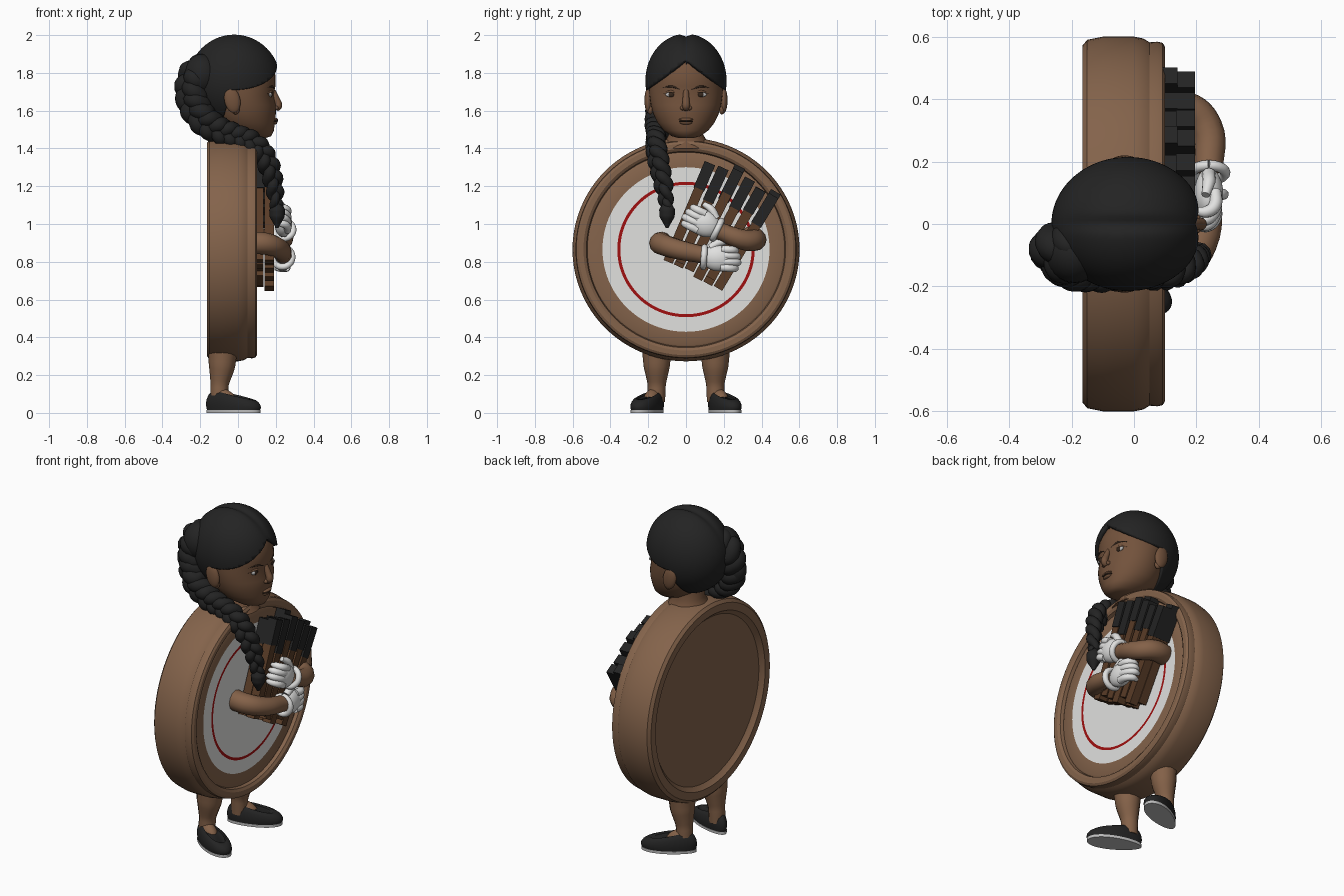
import bpy, bmesh, math, random
from math import sin, cos, pi, sqrt, exp, radians
from mathutils import Vector, Matrix

if "Cube" in bpy.data.objects:
    bpy.data.objects.remove(bpy.data.objects["Cube"])
random.seed(4)


def material(name, r, g, b):
    m = bpy.data.materials.new(name)
    m.use_nodes = True
    m.diffuse_color = (r, g, b, 1)
    m.node_tree.nodes["Principled BSDF"].inputs["Base Color"].default_value = (r, g, b, 1)
    return m


SKIN = material("limb brown", .23, .12, .065)
FACE = material("face brown", .17, .085, .045)
WOOD = material("disc brown", .23, .125, .07)
STICK = material("stick brown", .1, .045, .02)
BLACK = material("soft black", .017, .017, .017)
WHITE = material("white", .75, .75, .74)
RED = material("ring red", .35, .005, .005)
GREY = material("sole grey", .5, .5, .5)
DARK = material("eye brown", .035, .02, .012)


def smooth(ob, angle=40):
    bpy.ops.object.select_all(action='DESELECT')
    ob.select_set(True)
    bpy.context.view_layer.objects.active = ob
    bpy.ops.object.shade_smooth_by_angle(angle=radians(angle))
    return ob


def finish(bm, name, *mats, angle=40):
    bmesh.ops.recalc_face_normals(bm, faces=bm.faces)
    me = bpy.data.meshes.new(name)
    bm.to_mesh(me)
    bm.free()
    for m in mats:
        me.materials.append(m)
    ob = bpy.data.objects.new(name, me)
    bpy.context.collection.objects.link(ob)
    return smooth(ob, angle)


def loft(name, rings, *mats, angle=50, rule=None):
    bm = bmesh.new()
    rows = [[bm.verts.new(p) for p in ring] for ring in rings]
    n = len(rows[0])
    for a, b in zip(rows, rows[1:]):
        for i in range(n):
            bm.faces.new((a[i], a[(i + 1) % n], b[(i + 1) % n], b[i]))
    bm.faces.new(rows[0])
    bm.faces.new(rows[-1])
    if rule:
        for f in bm.faces:
            f.material_index = rule(f.calc_center_median())
    return finish(bm, name, *mats, angle=angle)


def ball(name, centre, radii, mat, rot=None):
    bm = bmesh.new()
    m = Matrix.Translation(centre) @ (rot or Matrix()) @ Matrix.Diagonal((*radii, 1))
    bmesh.ops.create_uvsphere(bm, u_segments=24, v_segments=14, radius=1, matrix=m)
    return finish(bm, name, mat)


def tube(name, paths, mat):
    # each path is a list of (point, radius)
    cu = bpy.data.curves.new(name, 'CURVE')
    cu.dimensions = '3D'
    cu.bevel_depth, cu.bevel_resolution, cu.resolution_u = 1, 4, 6
    cu.use_fill_caps = True
    for path in paths:
        sp = cu.splines.new('BEZIER')
        sp.bezier_points.add(len(path) - 1)
        for bp, (p, r) in zip(sp.bezier_points, path):
            bp.co, bp.radius = p, r
            bp.handle_left_type = bp.handle_right_type = 'AUTO'
    cu.materials.append(mat)
    ob = bpy.data.objects.new(name, cu)
    bpy.context.collection.objects.link(ob)
    bpy.ops.object.select_all(action='DESELECT')
    ob.select_set(True)
    bpy.context.view_layer.objects.active = ob
    bpy.ops.object.convert(target='MESH')
    return smooth(bpy.context.object, 50)


def oval(cx, cy, z, rx, ry, n=32):
    return [Vector((cx + rx * cos(2 * pi * i / n), cy + ry * sin(2 * pi * i / n), z)) for i in range(n)]


# Round disc body, turned around the x axis, with painted rings on its front
profile = [(-.14, .02), (-.14, .5), (-.15, .512), (-.165, .525), (-.165, .57), (-.15, .588),
           (-.1, .598), (0, .598), (.03, .592), (.05, .58), (.075, .582), (.092, .578), (.1, .565),
           (.1, .54), (.09, .525), (.07, .52), (.075, .51), (.075, .44), (.075, .362), (.075, .346),
           (.075, .32), (.075, .02)]


def disc_rule(c):
    r = math.hypot(c.y, c.z - .865)
    if c.x < .06 or r > .44:
        return 0
    return 2 if .346 < r < .361 else 1


rings = [[Vector((x, r * 1.005 * cos(2 * pi * i / 96), .865 + r * .99 * sin(2 * pi * i / 96)))
          for i in range(96)] for x, r in profile]
loft("disc_body", rings, WOOD, WHITE, RED, angle=30, rule=disc_rule)

# Legs, feet and shoes
for s, side in ((1, "left"), (-1, "right")):
    tube(side + "_leg", [[((-.08, .155 * s, .36), .08), ((-.085, .155 * s, .25), .07),
                          ((-.097, .155 * s, .15), .048), ((-.1, .157 * s, .06), .046)]], SKIN)
    turn = Matrix.Translation((-.025, .2 * s, 0)) @ Matrix.Rotation(radians(25 * s), 4, 'Z')
    ball(side + "_instep", turn @ Vector((-.055, 0, .075)), (.075, .042, .05), SKIN,
         Matrix.Rotation(radians(25 * s), 4, 'Z') @ Matrix.Rotation(radians(22), 4, 'Y'))

    def foot_ring(scale, h):
        ring = []
        for p in oval(0, 0, 0, .155, 1, 40):
            u = p.x / .155
            ring.append(turn @ Vector((p.x * scale, p.y * (.064 + .012 * u) * scale,
                                       h * (1 - .25 * u) if h > .03 else h)))
        return ring

    loft(side + "_sole", [foot_ring(1, 0), foot_ring(1, .016)], GREY)
    loft(side + "_shoe", [foot_ring(k, h) for k, h in
         ((.98, .015), (1.02, .035), (1, .055), (.93, .075), (.82, .089), (.68, .096), (.62, .085))], BLACK, angle=60)

# Neck and head
loft("neck", [oval(-.02, 0, z, r, r) for z, r in ((1.4, .14), (1.44, .11), (1.48, .088), (1.58, .09))], FACE)
head_rows = [(1.455, .1, .045, .04), (1.465, .09, .085, .075), (1.495, .065, .125, .118),
             (1.535, .045, .15, .15), (1.58, .035, .165, .172), (1.63, .028, .172, .186),
             (1.68, .02, .168, .193), (1.73, .01, .188, .196), (1.79, 0, .198, .194),
             (1.85, -.01, .19, .175), (1.9, -.015, .16, .14), (1.95, -.02, .09, .08)]
loft("head", [oval(cx, 0, z, rx, ry, 48) for z, cx, rx, ry in head_rows], FACE, angle=70)
tube("nose", [[((.185, 0, 1.705), .014), ((.203, 0, 1.66), .018), ((.213, 0, 1.625), .021),
               ((.2, 0, 1.605), .014)]], FACE)
ball("upper_lip", (.196, 0, 1.553), (.016, .038, .009), FACE)
ball("lower_lip", (.193, 0, 1.536), (.015, .032, .01), FACE)
tube("mouth_line", [[((.19, -.036, 1.543), .003), ((.209, 0, 1.545), .004), ((.19, .036, 1.543), .003)]], DARK)
for s, side in ((1, "left"), (-1, "right")):
    ball(side + "_nostril", (.2, .018 * s, 1.614), (.014, .013, .012), FACE)
    ball(side + "_eye_white", (.17, .078 * s, 1.685), (.01, .032, .013), GREY)
    ball(side + "_iris", (.175, .078 * s, 1.685), (.008, .016, .014), DARK)
    tube(side + "_eyelid", [[((.175, .04 * s, 1.69), .004), ((.176, .078 * s, 1.702), .007),
                             ((.15, .118 * s, 1.69), .004)]], FACE)
    tube(side + "_eyebrow", [[((.189, .03 * s, 1.713), .004), ((.181, .075 * s, 1.728), .006),
                              ((.153, .122 * s, 1.722), .003)]], DARK)
    ball(side + "_ear", (-.03, .2 * s, 1.655), (.042, .02, .068), FACE, Matrix.Rotation(radians(-12), 4, 'Y'))
    ball(side + "_ear_lobe", (-.012, .19 * s, 1.605), (.02, .015, .025), FACE)

# Hair cap: a parted shell with the face opening cut out
bm = bmesh.new()
bmesh.ops.create_uvsphere(bm, u_segments=56, v_segments=56, radius=1, matrix=Matrix.Rotation(pi / 2, 4, 'X'))
for v in bm.verts:
    x, y, z = v.co
    groove = 1 - .06 * exp(-(y / .1) ** 2) * max(0, z)
    v.co = (-.02 + .245 * x, .215 * y, 1.757 + .25 * z * groove)
for point, normal in (((0, 0, 1.87), (0, .76, 1)), ((0, 0, 1.87), (0, -.76, 1)), ((-.03, 0, 1.72), (1, 0, -.3))):
    bmesh.ops.bisect_plane(bm, geom=bm.verts[:] + bm.edges[:] + bm.faces[:], plane_co=point, plane_no=normal)
cut = []
for f in bm.faces:
    c = f.calc_center_median()
    if c.z < 1.87 - .76 * abs(c.y) and c.x > -.03 - (1.72 - c.z) * .3:
        cut.append(f)
bmesh.ops.delete(bm, geom=cut, context='FACES')
hair = finish(bm, "hair_cap", BLACK)
shell = hair.modifiers.new("thickness", 'SOLIDIFY')
shell.thickness, shell.offset = .03, -1

# Braid: three woven strands sweeping from the back over the shoulder
route = [((-.17, -.07, 1.85), .07), ((-.235, -.09, 1.77), .1), ((-.24, -.11, 1.66), .092),
         ((-.19, -.14, 1.56), .085), ((-.1, -.155, 1.495), .075), ((0, -.16, 1.46), .066),
         ((.09, -.16, 1.42), .064), ((.155, -.145, 1.33), .062), ((.19, -.12, 1.21), .055),
         ((.205, -.1, 1.09), .036)]
route = [(Vector(p), w) for p, w in route]
steps, strands = 9, [[], [], []]
count = (len(route) - 1) * steps
for k in range(count + 1):
    i = min(k // steps, len(route) - 2)
    t = k / steps - i
    p0, p1, p2, p3 = (route[max(0, min(len(route) - 1, i + j))][0] for j in (-1, 0, 1, 2))
    p = (2 * p1 + (p2 - p0) * t + (2 * p0 - 5 * p1 + 4 * p2 - p3) * t * t + (3 * p1 - p0 - 3 * p2 + p3) * t ** 3) / 2
    w = route[i][1] * (1 - t) + route[i + 1][1] * t
    tangent = (p2 - p1).normalized()
    across = tangent.cross(Vector((p.x, p.y - .1, 0))).normalized()
    out = across.cross(tangent)
    for n in range(3):
        a = 2 * pi * (k / 15 + n / 3)
        strands[n].append((p + across * sin(a) * w * .5 + out * sin(2 * a) * w * .28, w * .52))
tube("braid", strands, BLACK)
ball("braid_root", (-.19, -.09, 1.79), (.095, .1, .11), BLACK)
tube("braid_tuft", [[((.205, -.1, 1.11), .024), ((.207, -.1, 1.075), .042), ((.207, -.1, 1.04), .04),
                     ((.207, -.1, .98), .008)]], BLACK)

# Bundle of square sticks with black heads
def bar(bm, base, a, lo, hi, w, idx):
    m = (Matrix.Translation(base) @ Matrix.Rotation(-a, 4, 'X') @ Matrix.Translation((0, 0, (lo + hi) / 2))
         @ Matrix.Diagonal((w, w, hi - lo, 1)))
    new = bmesh.ops.create_cube(bm, size=1, matrix=m)["verts"]
    for f in {f for v in new for f in v.link_faces}:
        f.material_index = idx


bm = bmesh.new()
for layer in range(2):
    for i in range(6):
        k = i - 2.5
        base = Vector((.11 + .055 * layer, .04 + .053 * k, .735 - .028 * k))
        a = radians(27 + 1.6 * k)
        top = .575 + .03 * random.uniform(-1, 1) - .005 * k * k + .02 * (1 - layer)
        split = top - random.uniform(.13, .22)
        bar(bm, base, a, random.uniform(-.02, .025), split, .052, 0)
        bar(bm, base, a, split, top, .06, 1)
finish(bm, "stick_bundle", STICK, BLACK, angle=20)

# Arms wrapped around the bundle, with gloved hands
tube("left_arm", [[((.05, .34, .93), .06), ((.17, .365, .915), .058), ((.23, .31, .915), .054),
                   ((.24, .17, .965), .046)]], SKIN)
tube("right_arm", [[((.05, -.13, .9), .06), ((.15, -.13, .895), .058), ((.215, -.06, .87), .054),
                    ((.24, .1, .835), .046)]], SKIN)


def glove(side, wrist, direction, spread):
    d = Vector((0, *direction)).normalized()
    up = Vector((0, -d.z, d.y)) * spread
    out = Vector((1, 0, 0))
    w = Vector(wrist)
    rot = Matrix((d, up, d.cross(up))).transposed().to_4x4()
    ball(side + "_glove_palm", w + d * .075, (.085, .07, .046), WHITE, rot)
    fingers = []
    for i in range(4):
        q = w + up * (.032 * (i - 1.5))
        reach = .185 - .012 * abs(i - 1.3)
        fingers.append([(q + d * .09 + out * .02, .021), (q + d * .145 + out * .018, .021),
                        (q + d * reach - out * .01, .019), (q + d * (reach - .005) - out * .04, .012)])
    fingers.append([(w + d * .03 + up * .05, .022), (w + d * .075 + up * .082, .021),
                    (w + d * .125 + up * .09 - out * .01, .014)])
    tube(side + "_glove_fingers", fingers, WHITE)
    cuff = [[w + (up * cos(t) + out * sin(t)) * .052 for t in [2 * pi * j / 16 for j in range(17)]]]
    tube(side + "_glove_cuff", [[(p, .017) for p in cuff[0]]], WHITE)


glove("left", (.24, .165, .97), (-.85, .42), -1)
glove("right", (.235, .095, .825), (1, -.07), 1)
